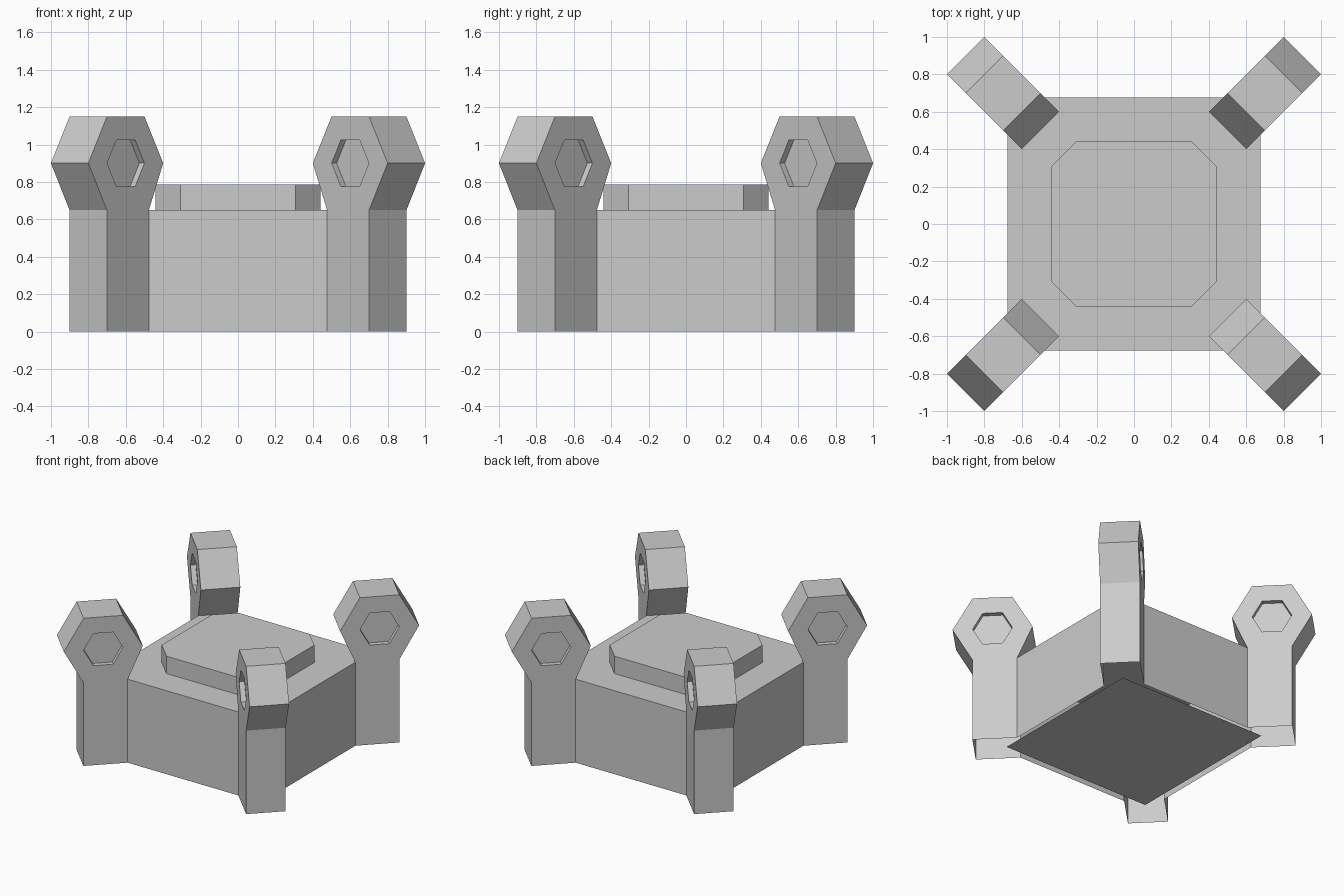
import bpy, bmesh
from math import sin, cos, pi, radians
from mathutils import Matrix

if "Cube" in bpy.data.objects:
    bpy.data.objects.remove(bpy.data.objects["Cube"])


def finish(name, bm):
    bmesh.ops.remove_doubles(bm, verts=bm.verts, dist=1e-4)
    bmesh.ops.recalc_face_normals(bm, faces=bm.faces)
    mesh = bpy.data.meshes.new(name)
    bm.to_mesh(mesh)
    bm.free()
    obj = bpy.data.objects.new(name, mesh)
    bpy.context.collection.objects.link(obj)
    return obj


def add_face(bm, points):
    return bm.faces.new([bm.verts.new(p) for p in points])


def octagon(half, cut):
    k = half - cut
    return [(half, -k), (half, k), (k, half), (-k, half),
            (-half, k), (-half, -k), (-k, -half), (k, -half)]


# Body shell: flat walls between the posts, open underneath
bm = bmesh.new()
ring = octagon(0.677, 0.2)
add_face(bm, [(x, y, 0.65) for x, y in ring])
for i in range(0, 8, 2):
    (ax, ay), (bx, by) = ring[i], ring[i + 1]
    add_face(bm, [(ax, ay, 0), (bx, by, 0), (bx, by, 0.65), (ax, ay, 0.65)])
finish("body", bm)

# Raised cover with clipped corners
bm = bmesh.new()
ring = octagon(0.442, 0.135)
add_face(bm, [(x, y, 0.785) for x, y in ring])
for i in range(8):
    (ax, ay), (bx, by) = ring[i], ring[(i + 1) % 8]
    add_face(bm, [(ax, ay, 0.65), (bx, by, 0.65), (bx, by, 0.785), (ax, ay, 0.785)])
finish("top_cover", bm)

# Slightly inset floor plate
bm = bmesh.new()
h = 0.638
add_face(bm, [(-h, h, 0.01), (h, h, 0.01), (h, -h, 0.01), (-h, -h, 0.01)])
floor = finish("floor_plate", bm)
if floor.data.polygons[0].normal.z > 0:
    floor.data.flip_normals()

# Corner posts: hexagonal head with a shallow hexagonal pocket on each side
CENTRE, HEAD_Z, HALF, DEPTH = 0.99, 0.9, 0.1414, 0.038
R_IN, R_OUT = 0.815, 1.133


def hexagon(r, height):
    sz = height / sin(pi / 3)
    return [(CENTRE + r * cos(i * pi / 3), HEAD_Z + sz * sin(i * pi / 3)) for i in range(6)]


def post(name, angle):
    bm = bmesh.new()
    head, hole = hexagon(0.283, 0.25), hexagon(0.141, 0.125)
    head[4], head[5] = (R_IN, 0.65), (R_OUT, 0.65)
    for s in (-1, 1):
        t, d = s * HALF, s * (HALF - DEPTH)
        for i in range(6):
            j = (i + 1) % 6
            (a, az), (b, bz) = head[i], head[j]
            (p, pz), (q, qz) = hole[i], hole[j]
            add_face(bm, [(a, t, az), (b, t, bz), (q, t, qz), (p, t, pz)])
            add_face(bm, [(p, t, pz), (q, t, qz), (q, d, qz), (p, d, pz)])
        add_face(bm, [(r, d, z) for r, z in hole])
        add_face(bm, [(R_IN, t, 0), (R_OUT, t, 0), (R_OUT, t, 0.65), (R_IN, t, 0.65)])
    # rim of head and outer edge of shaft, open at the bottom
    outline = [head[4], head[3], head[2], head[1], head[0], head[5], (R_OUT, 0)]
    for (a, az), (b, bz) in zip(outline, outline[1:]):
        add_face(bm, [(a, -HALF, az), (b, -HALF, bz), (b, HALF, bz), (a, HALF, az)])
    bmesh.ops.transform(bm, matrix=Matrix.Rotation(angle, 4, 'Z'), verts=bm.verts)
    finish(name, bm)


for i, name in enumerate(("back_right", "back_left", "front_left", "front_right")):
    post(name + "_post", radians(45 + 90 * i))
